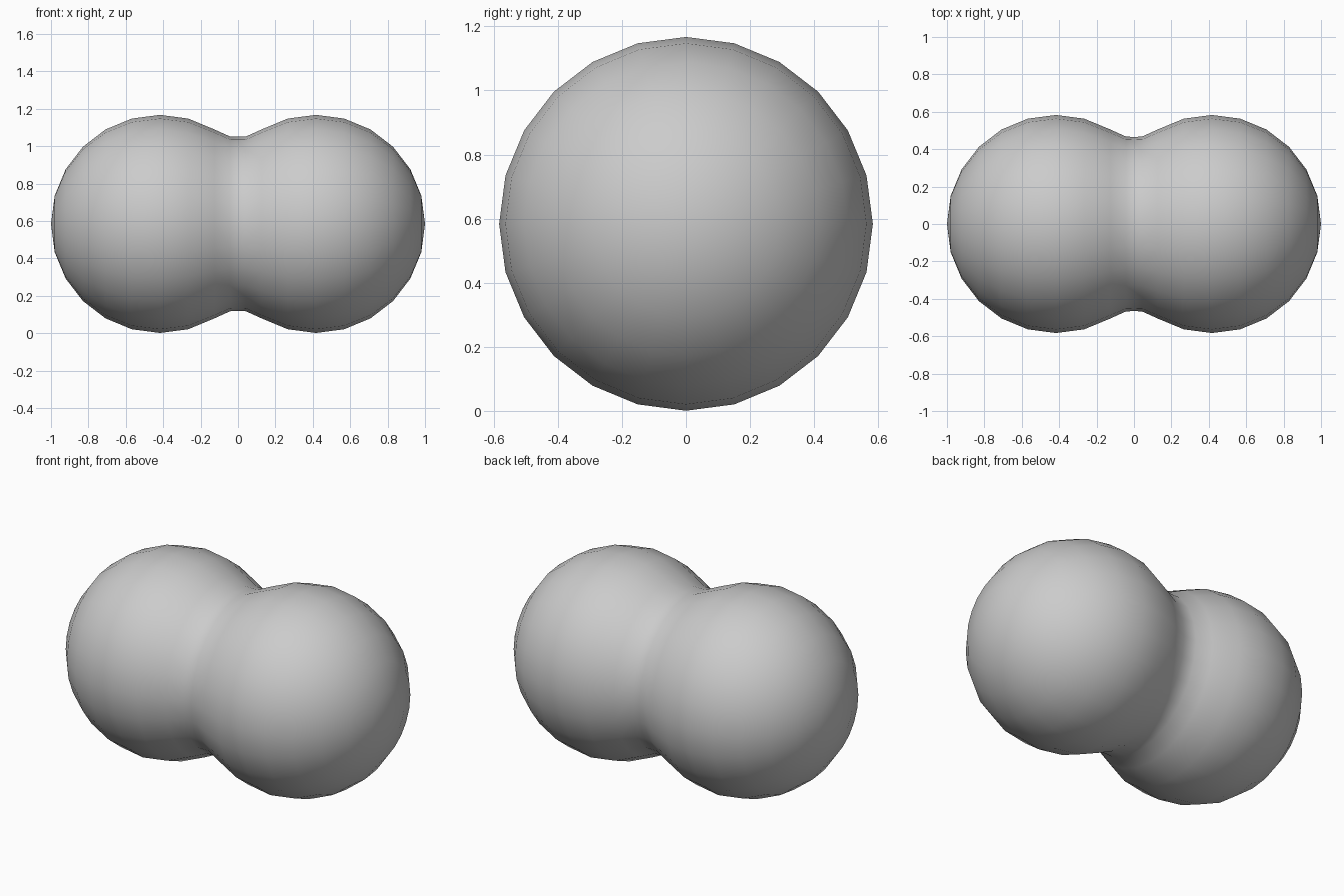
import bpy, bmesh
from math import sin, cos, radians, pi

if "Cube" in bpy.data.objects:
    bpy.data.objects.remove(bpy.data.objects["Cube"])

SIDES, R, CX, CZ = 24, 0.583, 0.417, 0.584

# Half profile (x, radius): outer pole, over the lobe, down to the neck
profile = [(CX + R * cos(radians(a)), R * sin(radians(a))) for a in range(0, 121, 15)]
profile[0] = (CX + R, 0.0)
profile += [(0.042, 0.467), (0.0, 0.466)]

# Revolve the half profile around the x axis
bm = bmesh.new()
verts = [bm.verts.new((x, 0, r)) for x, r in profile]
edges = [bm.edges.new(pair) for pair in zip(verts, verts[1:])]
bmesh.ops.spin(bm, geom=verts + edges, cent=(0, 0, 0), axis=(1, 0, 0),
               angle=2 * pi, steps=SIDES, use_merge=False)
bmesh.ops.remove_doubles(bm, verts=bm.verts[:], dist=1e-4)

# Mirror to make the second lobe, welded at the neck
geom = bm.verts[:] + bm.edges[:] + bm.faces[:]
bmesh.ops.mirror(bm, geom=geom, axis='X', merge_dist=1e-4)
bmesh.ops.remove_doubles(bm, verts=bm.verts[:], dist=1e-4)
bmesh.ops.recalc_face_normals(bm, faces=bm.faces[:])
for f in bm.faces:
    f.smooth = True

mesh = bpy.data.meshes.new("double_lobe_body")
bm.to_mesh(mesh)
bm.free()
body = bpy.data.objects.new("double_lobe_body", mesh)
body.location.z = CZ
bpy.context.collection.objects.link(body)
